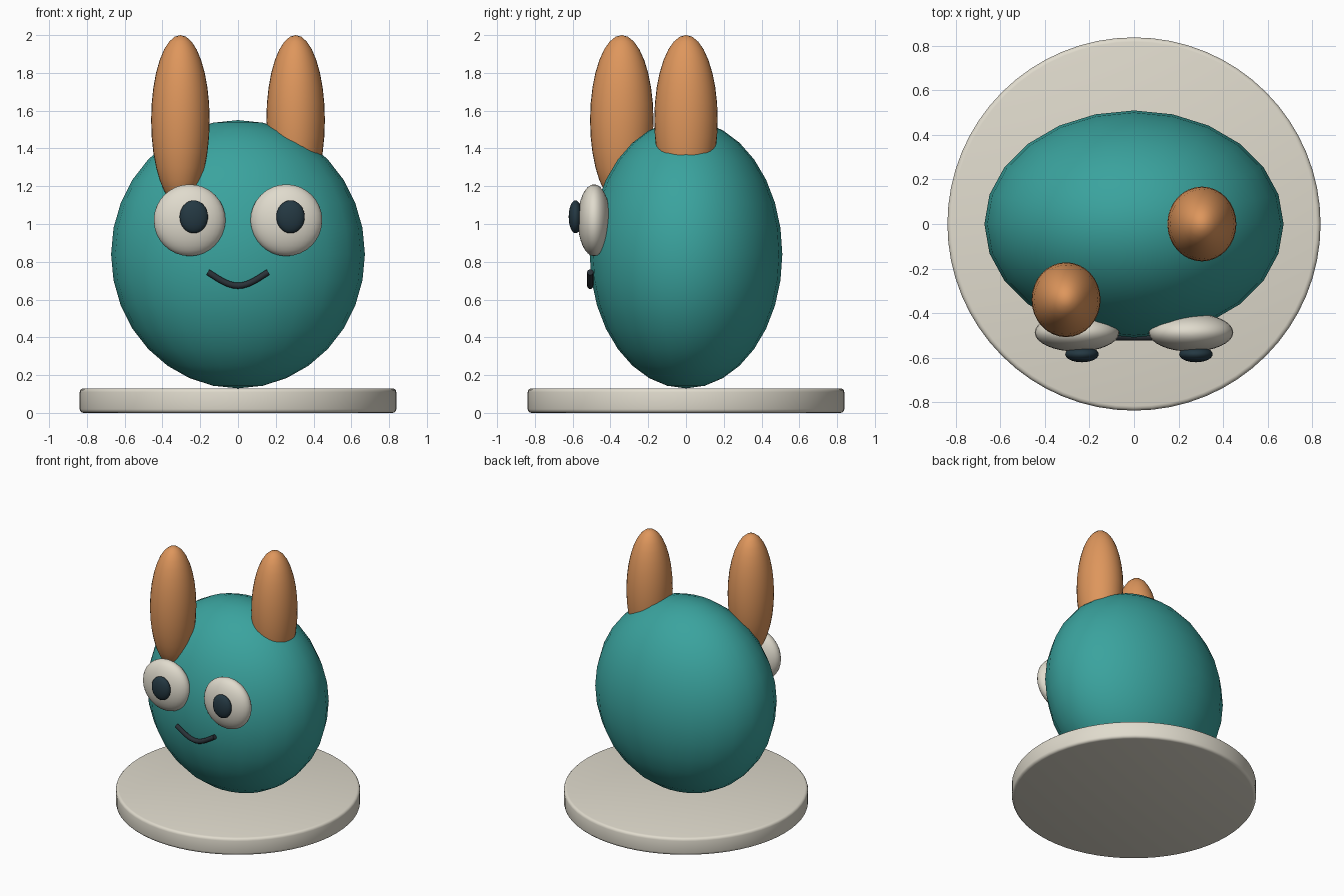
import bpy, math

if "Cube" in bpy.data.objects:
    bpy.data.objects.remove(bpy.data.objects["Cube"])


def material(name, rgb):
    m = bpy.data.materials.new(name)
    m.diffuse_color = (*[(c / 255 / 12.92) if c < 11 else ((c / 255 + 0.055) / 1.055) ** 2.4
                         for c in rgb], 1)
    m.use_nodes = True
    m.node_tree.nodes["Principled BSDF"].inputs["Base Color"].default_value = m.diffuse_color
    return m


teal = material("teal", (58, 163, 158))
orange = material("orange", (222, 150, 92))
cream = material("cream", (224, 219, 205))
dark = material("dark_slate", (36, 56, 66))
mouth_dark = material("charcoal", (42, 50, 56))


def finish(name, mat):
    ob = bpy.context.object
    ob.name = name
    ob.data.materials.append(mat)
    return ob


def ellipsoid(name, centre, radii, mat, segments=32, rings=16):
    bpy.ops.mesh.primitive_uv_sphere_add(segments=segments, ring_count=rings,
                                         radius=1, location=centre)
    ob = finish(name, mat)
    ob.scale = radii
    bpy.ops.object.transform_apply(location=False, rotation=False, scale=True)
    bpy.ops.object.shade_smooth()
    return ob


# Round stand with a softened rim
bpy.ops.mesh.primitive_cylinder_add(vertices=64, radius=0.838, depth=0.13,
                                    location=(0, 0, 0.065))
stand = finish("stand", cream)
bevel = stand.modifiers.new("rim", "BEVEL")
bevel.width = 0.02
bevel.segments = 3
bevel.limit_method = "ANGLE"
bpy.ops.object.modifier_apply(modifier="rim")
bpy.ops.object.shade_smooth_by_angle(angle=math.radians(35))

# Egg-shaped body
ellipsoid("body", (0, 0, 0.84), (0.672, 0.51, 0.71), teal, 24, 16)

# Ears: one set forward, one set on the centre line
for name, x, y in (("left_ear", -0.305, -0.34), ("right_ear", 0.305, 0.0)):
    ellipsoid(name, (x, y, 1.55), (0.155, 0.168, 0.45), orange)

# Eyes and off-centre pupils
for side, x in (("left", -0.256, ), ("right", 0.256)):
    ellipsoid(side + "_eye", (x, -0.487, 1.02), (0.19, 0.086, 0.19), cream)
    ellipsoid(side + "_pupil", (x + 0.022, -0.585, 1.038), (0.075, 0.036, 0.087), dark)

# Smiling mouth: a thin tube along a curve
curve = bpy.data.curves.new("mouth", "CURVE")
curve.dimensions = "3D"
curve.bevel_depth = 0.017
curve.bevel_resolution = 3
curve.resolution_u = 8
curve.use_fill_caps = True
spline = curve.splines.new("BEZIER")
spline.bezier_points.add(2)
for p, (x, z, hx, hz) in zip(spline.bezier_points, ((-0.16, 0.745, 0.045, -0.026),
                                                    (0, 0.673, 0.06, 0),
                                                    (0.16, 0.745, 0.045, 0.026))):
    p.co = (x, -0.507, z)
    p.handle_left = (x - hx, -0.507, z - hz)
    p.handle_right = (x + hx, -0.507, z + hz)
mouth = bpy.data.objects.new("mouth", curve)
bpy.context.collection.objects.link(mouth)
bpy.ops.object.select_all(action="DESELECT")
mouth.select_set(True)
bpy.context.view_layer.objects.active = mouth
bpy.ops.object.convert(target="MESH")
mouth = finish("mouth", mouth_dark)
bpy.ops.object.shade_smooth_by_angle(angle=math.radians(40))
